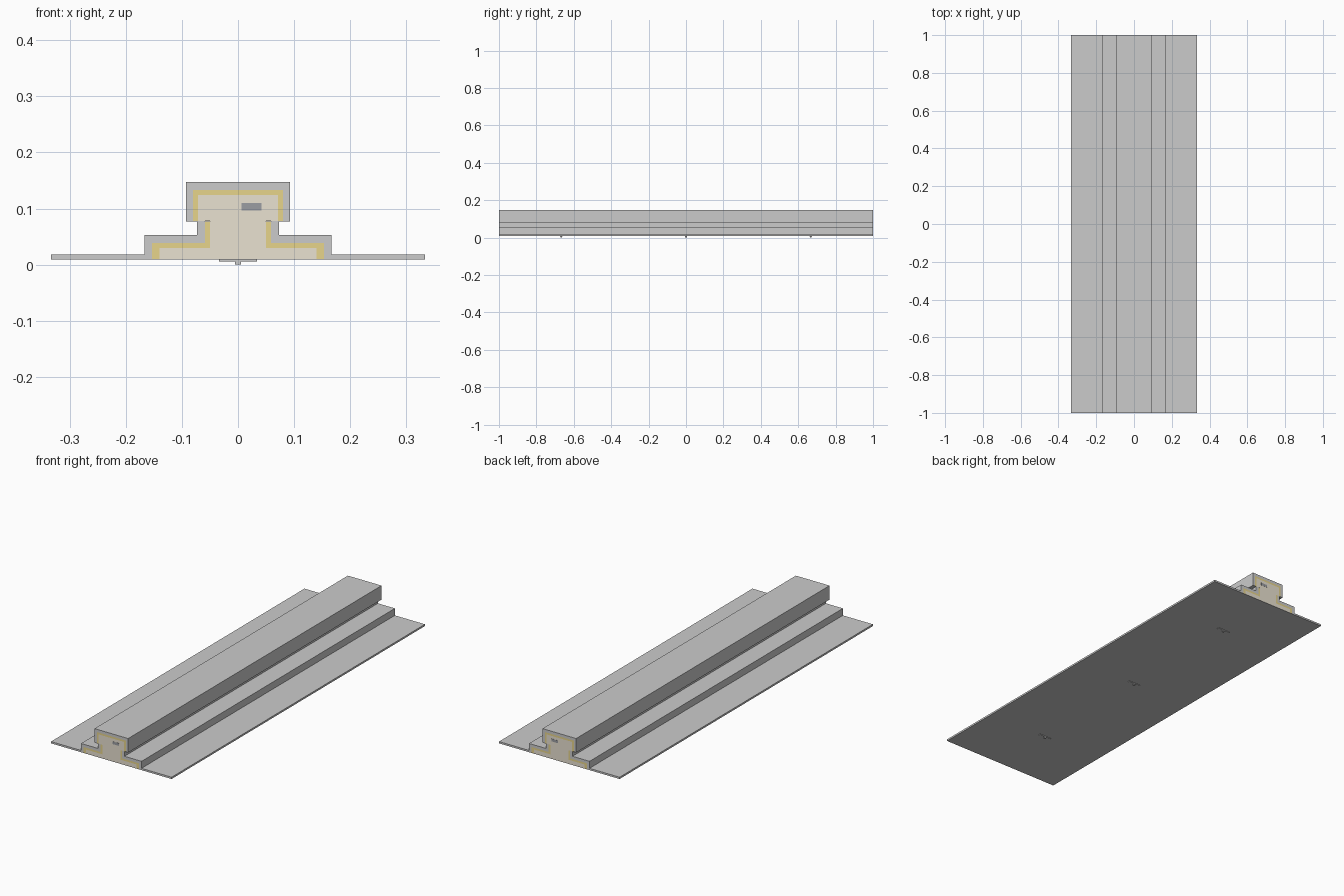
import bpy, bmesh

if "Cube" in bpy.data.objects:
    bpy.data.objects.remove(bpy.data.objects["Cube"])


def material(name, color):
    m = bpy.data.materials.new(name)
    m.diffuse_color = color
    m.use_nodes = True
    m.node_tree.nodes["Principled BSDF"].inputs["Base Color"].default_value = m.diffuse_color
    return m


YELLOW = material("insulation_yellow", (0.80, 0.66, 0.26, 1))
BEIGE = material("infill_beige", (0.82, 0.76, 0.64, 0.6))
DARK = material("socket_grey", (0.33, 0.34, 0.36, 1))


def mirrored(half):
    """Half profile running from centre outward -> full symmetric line, right to left."""
    return half[::-1] + [(-x, z) for x, z in half]


def extrude(name, outline, y0=-1.0, y1=1.0, mat=None):
    """Extrude an (x, z) outline along y into a closed solid."""
    bm = bmesh.new()
    face = bm.faces.new([bm.verts.new((x, y0, z)) for x, z in outline])
    geo = bmesh.ops.extrude_face_region(bm, geom=[face])["geom"]
    bmesh.ops.translate(bm, vec=(0, y1 - y0, 0),
                        verts=[v for v in geo if isinstance(v, bmesh.types.BMVert)])
    bmesh.ops.recalc_face_normals(bm, faces=bm.faces)
    me = bpy.data.meshes.new(name)
    bm.to_mesh(me)
    bm.free()
    ob = bpy.data.objects.new(name, me)
    bpy.context.collection.objects.link(ob)
    if mat:
        me.materials.append(mat)
    return ob


def box(name, x0, x1, y0, y1, z0, z1, mat=None):
    return extrude(name, [(x0, z0), (x1, z0), (x1, z1), (x0, z1)], y0, y1, mat)


B, LIP = 0.0105, 0.077   # top of base sheet, underside of the head

# Nested half profiles, top centre edge outward and down
shell_out = [(0.093, 0.147), (0.093, LIP), (0.073, LIP), (0.073, 0.053),
             (0.167, 0.053), (0.167, 0.018), (0.333, 0.018), (0.333, 0.009)]
shell_in = [(0.080, 0.133), (0.080, LIP + 0.0005), (0.059, LIP + 0.0005),
            (0.059, 0.039), (0.153, 0.039), (0.153, 0.009)]
core = [(0.071, 0.124), (0.071, LIP + 0.0005), (0.050, LIP + 0.0005),
        (0.050, 0.030), (0.140, 0.030), (0.140, B)]

# Outer stepped housing with flanges
extrude("housing", mirrored(shell_out) + mirrored(shell_in)[::-1])

# Yellow lining: head cap plus the stepped foot on both sides
head = [(0.080, 0.133), (0.080, LIP + 0.0005)]
head_in = [(0.071, 0.124), (0.071, LIP + 0.0005)]
extrude("lining_head", mirrored(head) + mirrored(head_in)[::-1], mat=YELLOW)
foot = [(0.050, LIP), (0.059, LIP), (0.059, 0.039), (0.153, 0.039),
        (0.153, B), (0.140, B), (0.140, 0.030), (0.050, 0.030)]
for side, s in (("right", 1), ("left", -1)):
    extrude("lining_foot_" + side, [(s * x, z) for x, z in foot], mat=YELLOW)

# Inner filling and the flat base sheet
extrude("core", mirrored(core), mat=BEIGE)
box("base_sheet", -0.153, 0.153, -1, 1, 0.009, B)

# Dark socket showing at both ends
for end, y0, y1 in (("front", -1.001, -0.97), ("back", 0.97, 1.001)):
    box("socket_" + end, 0.006, 0.042, y0, y1, 0.097, 0.110, DARK)

# Three mounts: clip plate and knob below, stem and tray hidden inside
for i, y in enumerate((-0.667, 0, 0.667)):
    box(f"clip_plate_{i}", -0.034, 0.034, y - 0.006, y + 0.006, 0.006, 0.009)
    box(f"clip_knob_{i}", -0.005, 0.005, y - 0.005, y + 0.005, 0.0, 0.006)
    box(f"mount_stem_{i}", -0.023, 0.023, y - 0.006, y + 0.006, B, 0.079)
    box(f"mount_tray_{i}", -0.043, 0.042, y - 0.006, y + 0.006, 0.079, 0.095)
